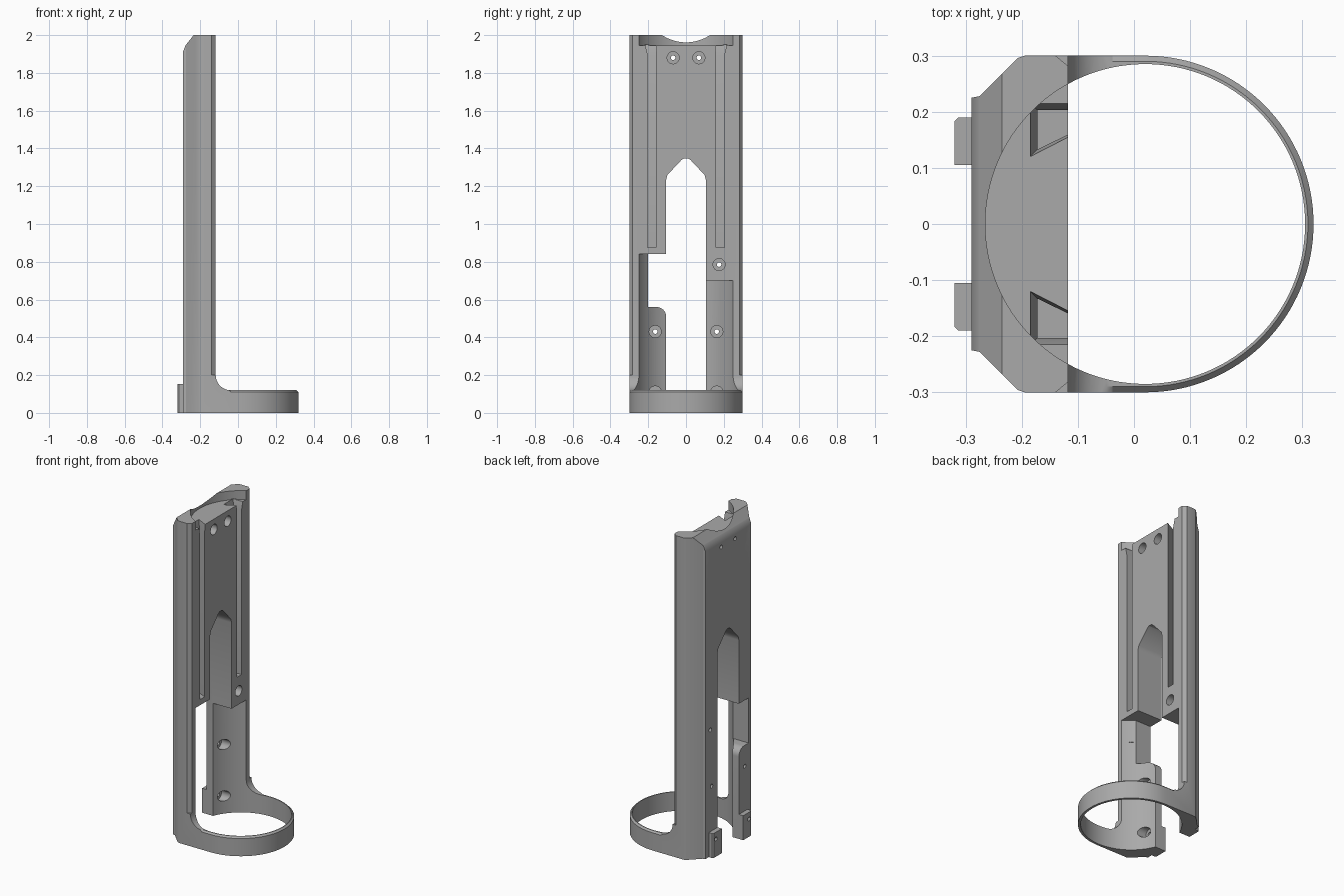
import bpy, bmesh
from math import sin, cos, pi, radians

if "Cube" in bpy.data.objects:
    bpy.data.objects.remove(bpy.data.objects["Cube"], do_unlink=True)

CX, R_OUT, R_IN = 0.02, 0.30, 0.285    # ring centre and radii

grey = bpy.data.materials.new("plain grey")
grey.use_nodes = True
grey.diffuse_color = (0.4, 0.4, 0.4, 1)
grey.node_tree.nodes["Principled BSDF"].inputs["Base Color"].default_value = (0.4, 0.4, 0.4, 1)


def prism(name, pts, h0, h1, axis="z", end_pts=None):
    """Extrude a 2D outline along an axis, optionally lofting to another outline."""
    place = {"x": lambda p, h: (h, p[0], p[1]),
             "y": lambda p, h: (p[0], h, p[1]),
             "z": lambda p, h: (p[0], p[1], h)}[axis]
    bm = bmesh.new()
    low = [bm.verts.new(place(p, h0)) for p in pts]
    top = [bm.verts.new(place(p, h1)) for p in (end_pts or pts)]
    bm.faces.new(low)
    bm.faces.new(top)
    for i in range(len(pts)):
        j = (i + 1) % len(pts)
        bm.faces.new((low[i], low[j], top[j], top[i]))
    bmesh.ops.recalc_face_normals(bm, faces=bm.faces)
    mesh = bpy.data.meshes.new(name)
    bm.to_mesh(mesh)
    bm.free()
    mesh.materials.append(grey)
    obj = bpy.data.objects.new(name, mesh)
    bpy.context.collection.objects.link(obj)
    return obj


def arc(cx, cy, r, a0, a1, n):
    return [(cx + r * cos(radians(a0 + (a1 - a0) * i / n)),
             cy + r * sin(radians(a0 + (a1 - a0) * i / n))) for i in range(n + 1)]


def circle(cx, cy, r, n):
    return arc(cx, cy, r, 0, 360, n)[:-1]


def combine(body, tool, operation="DIFFERENCE"):
    mod = body.modifiers.new("join", "BOOLEAN")
    mod.operation, mod.solver, mod.object = operation, "EXACT", tool
    bpy.context.view_layer.objects.active = body
    bpy.ops.object.modifier_apply(modifier=mod.name)
    bpy.data.objects.remove(tool, do_unlink=True)


# Body: plan outline crossed with the L-shaped side outline
back = [(-0.195, 0.30), (-0.207, 0.296), (-0.275, 0.228), (-0.29, 0.225)]
plan = arc(CX, 0, R_OUT, -90, 90, 64) + back + [(x, -y) for x, y in reversed(back)]
side = ([(-0.4, -0.0), (0.4, 0), (0.4, 0.12)]
        + arc(-0.038, 0.20, 0.08, 270, 180, 12)
        + [(-0.118, 2.0), (-0.235, 2.0), (-0.278, 1.945), (-0.29, 1.915), (-0.4, 1.915)])
body = prism("holder_body", plan, 0, 2.2)
combine(body, prism("side_shape", side, -0.5, 0.5, "y"), "INTERSECT")

# Chamfered upper rim of the ring
bm = bmesh.new()
bm.from_mesh(body.data)
rim = [e for e in bm.edges if e.calc_length() < 0.2
       and all(abs(v.co.z - 0.12) < 0.001 for v in e.verts)]
bmesh.ops.bevel(bm, geom=rim, offset=0.01, segments=1, affect="EDGES")
bm.to_mesh(body.data)
bm.free()

# Mounting feet on the back
for s in (-1, 1):
    foot = [(-0.25, s * 0.09), (-0.32, s * 0.09), (-0.32, s * 0.183),
            (-0.313, s * 0.19), (-0.25, s * 0.19)]
    combine(body, prism("foot", foot, 0, 0.152), "UNION")

# Round bore through the ring, higher on one side, and the bore at the top
combine(body, prism("lower_bore", circle(CX, 0, R_IN, 128), -0.1, 0.70))
combine(body, prism("tall_bore", arc(CX, 0, R_IN - 0.0003, 180, 270, 32) + [(CX, 0)], 0.6, 0.84))
combine(body, prism("top_bore", circle(CX, 0, R_IN, 128), 1.945, 2.2))

# Central pointed slot
half_slot = [(0.105, -0.1), (0.105, 1.235), (0.098, 1.26), (0.025, 1.338), (0.01, 1.348)]
slot = half_slot + [(-y, z) for y, z in reversed(half_slot)]
combine(body, prism("slot", slot, -0.5, -0.05, "x"))

# Side window above the rounded tongue
window = ([(-0.2, 0.84), (0, 0.84), (0, 0.51)]
          + arc(-0.155, 0.51, 0.05, 0, 90, 10) + [(-0.2, 0.56)])
combine(body, prism("window", window, -0.5, -0.05, "x"))

for s in (-1, 1):
    # Undercut rail grooves with flared mouths
    groove = [(-0.1, s * 0.168), (-0.1, s * 0.203), (-0.172, s * 0.203), (-0.172, s * 0.133)]
    mouth = [(-0.1, s * 0.163), (-0.1, s * 0.216), (-0.186, s * 0.216), (-0.186, s * 0.119)]
    combine(body, prism("groove", groove, 0.875, 1.96))
    combine(body, prism("groove_mouth", groove, 1.895, 1.95, end_pts=mouth))
    # Chamfered front corners of the post
    corner = [(-0.141, s * 0.301), (-0.1, s * 0.301), (-0.1, s * 0.267)]
    combine(body, prism("corner", corner, 0.2, 2.2))

# Counterbored screw holes: y, z, seat depth
holes = [(s * y, z, x) for s in (-1, 1)
         for y, z, x in ((0.068, 1.88, -0.2), (0.163, 0.43, -0.25), (0.163, 0.11, -0.25))]
for y, z, seat in holes + [(0.175, 0.785, -0.2)]:
    combine(body, prism("screw_hole", circle(y, z, 0.012, 16), -0.5, -0.05, "x"))
    combine(body, prism("screw_seat", circle(y, z, 0.032, 32), seat, -0.05, "x"))

bpy.ops.object.select_all(action="DESELECT")
body.select_set(True)
bpy.context.view_layer.objects.active = body
bpy.ops.object.shade_smooth_by_angle(angle=radians(30))
